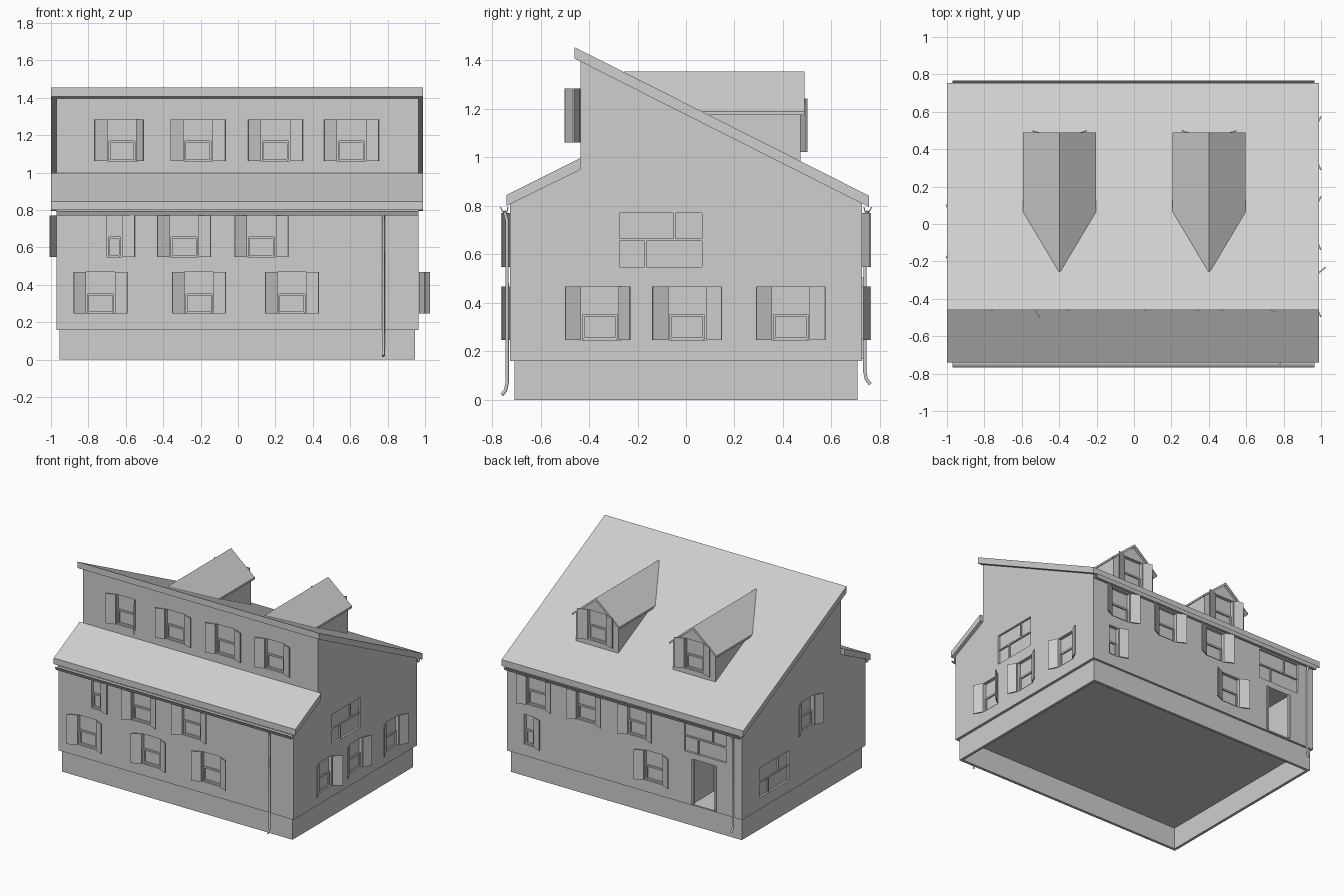
import bpy, bmesh
from math import radians, pi
from mathutils import Matrix, Vector

cube = bpy.data.objects.get("Cube")
if cube:
    bpy.data.objects.remove(cube, do_unlink=True)

grey = bpy.data.materials.new("plain_grey")
grey.use_nodes = True
grey.diffuse_color = (0.62, 0.62, 0.62, 1)
grey.node_tree.nodes["Principled BSDF"].inputs["Base Color"].default_value = (0.62, 0.62, 0.62, 1)

T = Matrix.Translation


def finish(bm, name):
    bmesh.ops.recalc_face_normals(bm, faces=bm.faces)
    mesh = bpy.data.meshes.new(name)
    bm.to_mesh(mesh)
    bm.free()
    mesh.materials.append(grey)
    obj = bpy.data.objects.new(name, mesh)
    bpy.context.collection.objects.link(obj)
    return obj


def box(bm, size, matrix):
    bmesh.ops.create_cube(bm, size=1, matrix=matrix @ Matrix.Diagonal((*size, 1)))


def prism(name, points, start, end, axis):
    """Extrude an outline along x (points are y,z) or y (points are x,z)."""
    bm = bmesh.new()
    along_x = axis == "x"
    verts = [bm.verts.new((start, a, b) if along_x else (a, start, b)) for a, b in points]
    face = bm.faces.new(verts)
    new = bmesh.ops.extrude_face_region(bm, geom=[face])["geom"]
    step = Vector((end - start, 0, 0) if along_x else (0, end - start, 0))
    bmesh.ops.translate(bm, vec=step, verts=[g for g in new if isinstance(g, bmesh.types.BMVert)])
    return finish(bm, name)


# Main house body and open-bottomed foundation
body = prism("house_body", [(-0.725, 0.16), (0.725, 0.16), (0.725, 0.82), (-0.435, 1.41),
                            (-0.435, 0.97), (-0.725, 0.82)], -0.97, 0.965, "x")
bm = bmesh.new()
for s in (-1, 1):
    box(bm, (1.9, 0.02, 0.16), T((-0.005, s * 0.698, 0.08)))
    box(bm, (0.02, 1.38, 0.16), T((s * 0.94 - 0.005, 0, 0.08)))
finish(bm, "foundation")

# Roof slabs
prism("main_roof", [(-0.46, 1.455), (0.755, 0.842), (0.755, 0.795), (-0.46, 1.408)], -1, 0.99, "x")
prism("front_roof", [(-0.435, 0.998), (-0.74, 0.845), (-0.74, 0.8), (-0.435, 0.95)], -1, 0.99, "x")

# Dormers facing the back
dormers = []
for side, cx in (("left", 0.402), ("right", -0.398)):
    outline = [(-0.175, 0.93), (0.175, 0.93), (0.175, 1.19), (0, 1.34), (-0.175, 1.19)]
    dormers.append(prism(side + "_dormer", [(cx + x, z) for x, z in outline], -0.2, 0.472, "y"))
    cap = [(-0.195, 1.19), (0, 1.355), (0.195, 1.19), (0.195, 1.175), (0, 1.335), (-0.195, 1.175)]
    prism(side + "_dormer_roof", [(cx + x, z) for x, z in cap], -0.255, 0.488, "y")

# Each wall: turn about z and distance out; u runs to the right as seen from outside
WALLS = {"front": (0, 0.725), "front_upper": (0, 0.435), "right": (pi / 2, 0.965),
         "back": (pi, 0.725), "dormer": (pi, 0.472), "left": (-pi / 2, 0.97)}
HEIGHT = 0.222
LOW, MID, DORMER, TOP = 0.357, 0.66, 1.133, 1.173
cuts, sashes, shutters = bmesh.new(), bmesh.new(), bmesh.new()


def place(wall, u, z):
    turn, out = WALLS[wall]
    return Matrix.Rotation(turn, 4, "Z") @ T((u, -out, z))


def window(wall, u, z, left=25, right=25, width=0.155):
    """Recessed sash window; left and right are shutter angles, None for no shutter."""
    m = place(wall, u, z)
    box(cuts, (width, 0.05, HEIGHT), m)
    inner, half = width - 0.02, HEIGHT / 2
    # raised lower sash in front of the upper pane
    box(sashes, (inner, 0.01, 0.012), m @ T((0, 0.016, -0.008)))
    box(sashes, (inner, 0.01, 0.012), m @ T((0, 0.016, 0.006 - half)))
    for s, angle in ((-1, left), (1, right)):
        box(sashes, (0.01, 0.01, half - 0.01), m @ T((s * inner / 2, 0.016, -half / 2)))
        if angle is not None:
            hinge = m @ T((s * width / 2, -0.004, 0)) @ Matrix.Rotation(-s * radians(angle), 4, "Z")
            box(shutters, (0.07, 0.007, HEIGHT), hinge @ T((s * 0.037, 0, 0)))


def wide_window(wall, u, z):
    """Wide pane split by a rail and two staggered bars."""
    m = place(wall, u, z)
    box(cuts, (0.34, 0.03, HEIGHT), m)
    box(sashes, (0.34, 0.01, 0.01), m @ T((0, 0.01, 0)))
    for offset, s in ((0.057, 1), (-0.062, -1)):
        box(sashes, (0.01, 0.01, HEIGHT / 2), m @ T((offset, 0.01, s * HEIGHT / 4)))


# Front windows
for u, right in ((-0.62, 58), (-0.215, 15), (0.2, 20), (0.607, 22)):
    window("front_upper", u, TOP, 18, right)
window("front", -0.66, MID, None, 20, 0.08)
for u in (-0.288, 0.125):
    window("front", u, MID)
for u in (-0.735, -0.208, 0.288):
    window("front", u, LOW)

# Windows on the two ends
window("right", -0.355, LOW, 25, 50)
window("right", 0.005, LOW)
window("right", 0.432, LOW)
wide_window("right", -0.105, MID)
window("left", 0.04, MID)
wide_window("left", -0.345, LOW)

# Back windows, dormer windows and doorway
for u in (-0.725, -0.313, 0.105):
    window("back", u, MID)
window("back", -0.785, LOW, None, 20, 0.08)
window("back", 0.242, LOW)
wide_window("back", 0.665, MID)
for u in (-0.402, 0.398):
    window("dormer", u, DORMER, 18, 18)
box(cuts, (0.2, 0.5, 0.335), place("back", 0.66, 0.337))
for s in (-1, 1):
    box(sashes, (0.012, 0.02, 0.335), place("back", 0.66 + s * 0.094, 0.337))

finish(sashes, "window_sashes")
finish(shutters, "shutters")
cutter = finish(cuts, "opening_cutter")
cutter.hide_render = True
cutter.hide_viewport = True
for obj in [body] + dormers:
    mod = obj.modifiers.new("openings", "BOOLEAN")
    mod.operation = "DIFFERENCE"
    mod.solver = "EXACT"
    mod.object = cutter

# Gutters: open channels under both eaves
for name, s in (("front_gutter", -1), ("back_gutter", 1)):
    channel = [(0.732, 0.795), (0.737, 0.772), (0.757, 0.772), (0.768, 0.795),
               (0.763, 0.795), (0.754, 0.778), (0.74, 0.778), (0.737, 0.795)]
    prism(name, [(s * y, z) for y, z in channel], -0.97, 0.965, "x")


# Downspouts with a kicked-out foot
def downspout(name, x, s, foot):
    curve = bpy.data.curves.new(name, "CURVE")
    curve.dimensions = "3D"
    curve.bevel_depth = 0.008
    curve.bevel_resolution = 1
    curve.use_fill_caps = True
    path = [(0.75, 0.78), (0.738, 0.74), (0.738, foot + 0.05), (0.744, foot + 0.02), (0.76, foot)]
    spline = curve.splines.new("POLY")
    spline.points.add(len(path) - 1)
    for point, (y, z) in zip(spline.points, path):
        point.co = (x, s * y, z, 1)
    curve.materials.append(grey)
    bpy.context.collection.objects.link(bpy.data.objects.new(name, curve))


downspout("front_downspout", 0.777, -1, 0.02)
downspout("back_downspout", -0.905, 1, 0.065)
